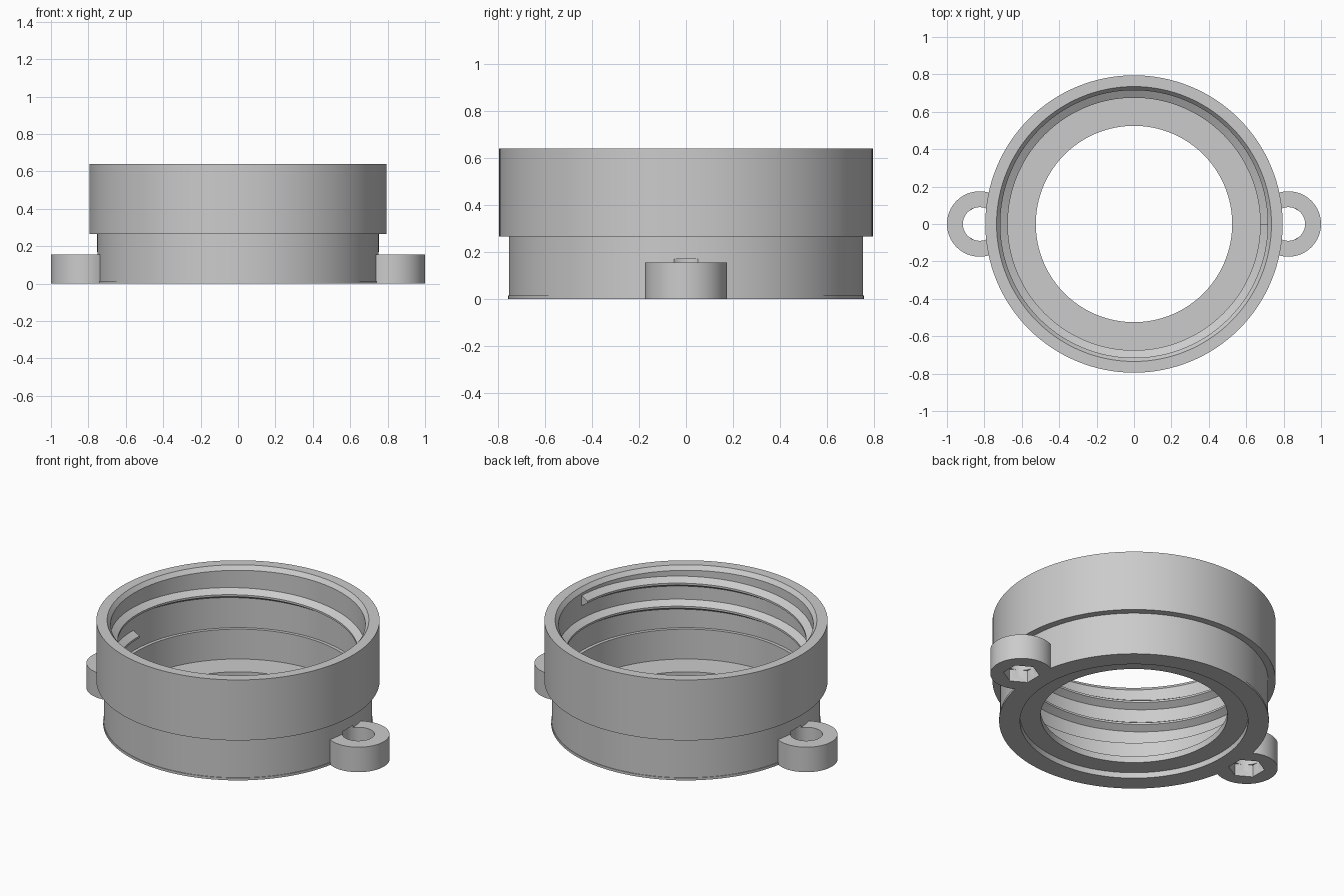
import bpy, bmesh, math

cube = bpy.data.objects.get("Cube")
if cube:
    bpy.data.objects.remove(cube, do_unlink=True)

SEGMENTS = 128

grey = bpy.data.materials.new("plain grey")
grey.use_nodes = True
grey.diffuse_color = (0.6, 0.6, 0.6, 1)
grey.node_tree.nodes["Principled BSDF"].inputs["Base Color"].default_value = grey.diffuse_color


def finish(bm, name):
    bmesh.ops.recalc_face_normals(bm, faces=bm.faces)
    mesh = bpy.data.meshes.new(name)
    bm.to_mesh(mesh)
    bm.free()
    mesh.materials.append(grey)
    obj = bpy.data.objects.new(name, mesh)
    bpy.context.collection.objects.link(obj)
    return obj


def sweep(name, profile, steps, turns=1, start=0, z0=0, pitch=0):
    """Sweep a closed (radius, z) profile round z, as a ring or as a helix."""
    bm = bmesh.new()
    closed = pitch == 0
    rings = []
    for i in range(steps if closed else steps + 1):
        t = turns * i / steps
        a = start + math.tau * t
        rings.append([bm.verts.new((r * math.cos(a), r * math.sin(a), z0 + z + pitch * t))
                      for r, z in profile])
    pairs = list(zip(rings, rings[1:]))
    if closed:
        pairs.append((rings[-1], rings[0]))
    else:
        bm.faces.new(rings[0])
        bm.faces.new(rings[-1])
    n = len(profile)
    for p, q in pairs:
        for j in range(n):
            k = (j + 1) % n
            bm.faces.new((p[j], q[j], q[k], p[k]))
    return finish(bm, name)


def prism(name, x, radius, z0, z1, sides, turn=0):
    """Upright prism centred at (x, 0)."""
    bm = bmesh.new()
    base = bm.faces.new([bm.verts.new((x + radius * math.cos(turn + math.tau * i / sides),
                                       radius * math.sin(turn + math.tau * i / sides), z0))
                         for i in range(sides)])
    top = bmesh.ops.extrude_face_region(bm, geom=[base])["geom"]
    bmesh.ops.translate(bm, vec=(0, 0, z1 - z0),
                        verts=[v for v in top if isinstance(v, bmesh.types.BMVert)])
    return finish(bm, name)


def cut(obj, cutter):
    cutter.hide_render = True
    bpy.context.view_layer.objects.active = obj
    mod = obj.modifiers.new("cut", 'BOOLEAN')
    mod.operation, mod.solver, mod.object = 'DIFFERENCE', 'EXACT', cutter
    bpy.ops.object.modifier_apply(modifier=mod.name)


# Stepped collar: outside, chamfered mouth, inner ledge, floor flange, bottom recess
body = sweep("collar_body", [
    (0.757, 0), (0.757, 0.015), (0.753, 0.015), (0.753, 0.265), (0.795, 0.265),
    (0.795, 0.64), (0.735, 0.64), (0.715, 0.615), (0.715, 0.26), (0.695, 0.26),
    (0.695, 0.075), (0.525, 0.075), (0.525, 0.035), (0.64, 0.035), (0.64, 0)], SEGMENTS)

# Internal screw thread, one and a half turns
thread = sweep("screw_thread", [
    (0.72, 0), (0.715, 0), (0.675, -0.025), (0.675, -0.037), (0.715, -0.062), (0.72, -0.062)],
    SEGMENTS * 3 // 2, turns=1.5, start=math.pi, z0=0.386, pitch=0.143)

# Side lugs with a bolt hole above a hexagonal nut pocket
parts = [body, thread]
inside = prism("inside_cutter", 0, 0.73, -0.1, 0.3, SEGMENTS)
cutters = [inside]
for side, x in (("left", 0.825), ("right", -0.825)):
    lug = prism(side + "_lug", x, 0.175, 0, 0.155, 64)
    hole = prism(side + "_hole_cutter", x, 0.09, 0.04, 0.17, 48)
    pocket = prism(side + "_pocket_cutter", x, 0.102, -0.05, 0.075, 6, math.pi / 6)
    cut(lug, inside)
    for target in (lug, body):
        cut(target, hole)
        cut(target, pocket)
    cutters += [hole, pocket]
    parts.append(lug)

for cutter in cutters:
    bpy.data.objects.remove(cutter, do_unlink=True)

# Smooth curved walls, sharp edges kept
bpy.ops.object.select_all(action='DESELECT')
for part in parts:
    part.select_set(True)
bpy.context.view_layer.objects.active = body
bpy.ops.object.shade_smooth_by_angle(angle=math.radians(25))
